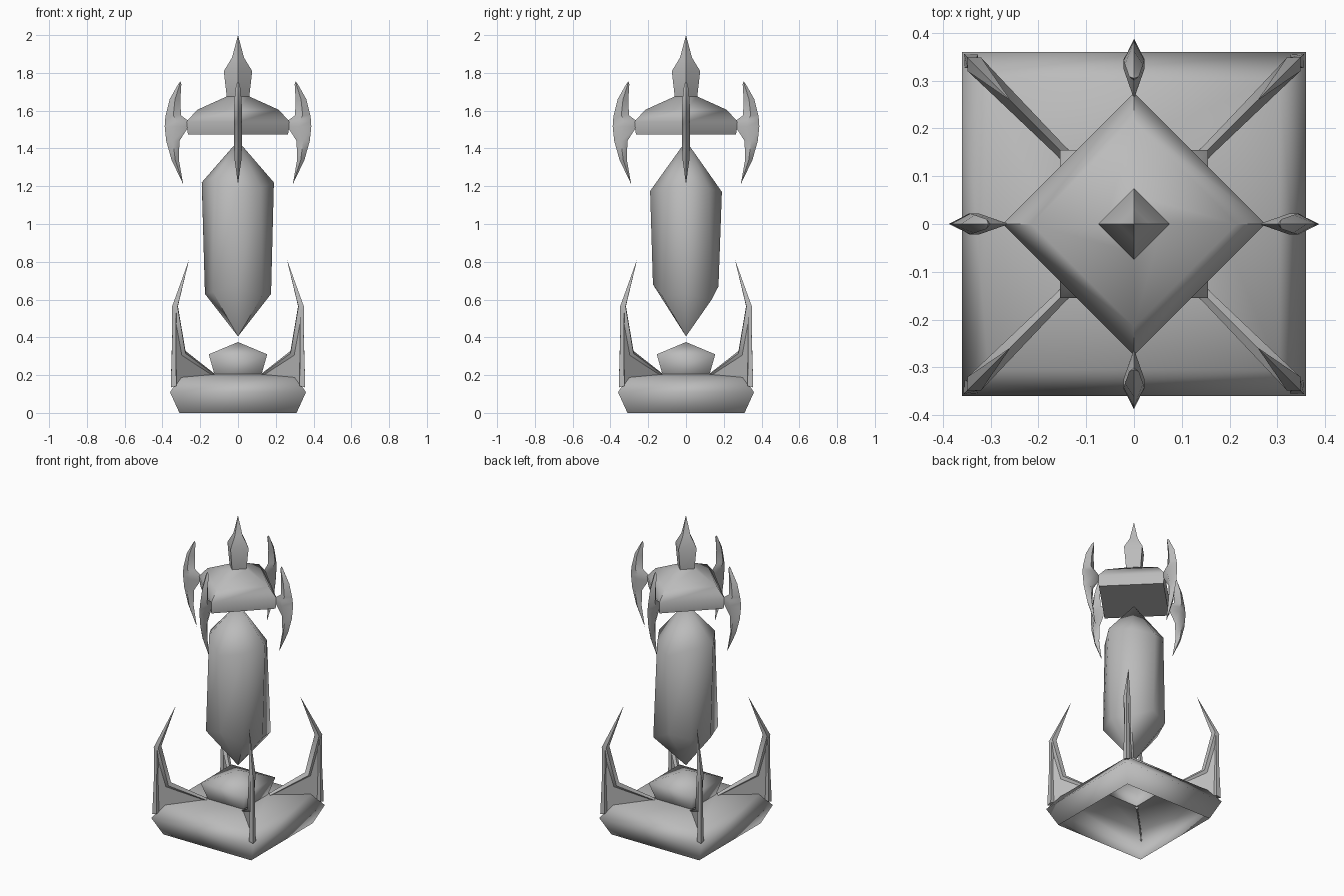
import bpy, bmesh, math
from mathutils import Matrix, Vector

if "Cube" in bpy.data.objects:
    bpy.data.objects.remove(bpy.data.objects["Cube"])

stone = bpy.data.materials.new("grey_stone")
stone.diffuse_color = (0.5, 0.5, 0.5, 1)
stone.use_nodes = True
stone.node_tree.nodes["Principled BSDF"].inputs["Base Color"].default_value = stone.diffuse_color


def finish(name, bm, angle):
    bmesh.ops.recalc_face_normals(bm, faces=bm.faces[:])
    me = bpy.data.meshes.new(name)
    bm.to_mesh(me)
    bm.free()
    me.materials.append(stone)
    ob = bpy.data.objects.new(name, me)
    bpy.context.collection.objects.link(ob)
    bpy.ops.object.select_all(action='DESELECT')
    bpy.context.view_layer.objects.active = ob
    ob.select_set(True)
    bpy.ops.object.shade_smooth_by_angle(angle=math.radians(angle))
    return ob


def loft(bm, rings, cap_start=False, cap_end=False):
    """Bridge rings of points; a ring of one point is a tip."""
    loops = [[bm.verts.new(p) for p in ring] for ring in rings]
    for a, b in zip(loops, loops[1:]):
        n = max(len(a), len(b))
        for i in range(n):
            j = (i + 1) % n
            if len(a) == 1:
                bm.faces.new((a[0], b[j], b[i]))
            elif len(b) == 1:
                bm.faces.new((a[i], a[j], b[0]))
            else:
                bm.faces.new((a[i], a[j], b[j], b[i]))
    if cap_start:
        bm.faces.new(loops[0])
    if cap_end:
        bm.faces.new(loops[-1])


def square(radius, z, turn):
    """Square ring; radius is centre to corner."""
    if radius == 0:
        return [Vector((0, 0, z))]
    return [Vector((radius * math.cos(turn + k * math.pi / 2),
                    radius * math.sin(turn + k * math.pi / 2), z)) for k in range(4)]


def blade(bm, sections):
    """Diamond-section blade in the xz plane: inner x,z, outer x,z, half width."""
    rings = []
    for xi, zi, xo, zo, w in sections:
        if w == 0:
            rings.append([Vector((xi, 0, zi))])
        else:
            mx, mz = (xi + xo) / 2, (zi + zo) / 2
            rings.append([Vector((xi, 0, zi)), Vector((mx, w, mz)),
                          Vector((xo, 0, zo)), Vector((mx, -w, mz))])
    loft(bm, rings, len(rings[0]) > 1, len(rings[-1]) > 1)


def around(name, build, start, angle):
    """Four copies of a part around the z axis."""
    for k in range(4):
        bm = bmesh.new()
        build(bm)
        bm.transform(Matrix.Rotation(start + k * math.pi / 2, 4, 'Z'))
        finish(f"{name}_{k + 1}", bm, angle)


R2 = math.sqrt(2)

# Base: hollow square plinth with a pointed pedestal on top
bm = bmesh.new()
profile = [(.31, 0), (.36, .11), (.305, .188), (.125, .205), (.155, .31), (0, .375)]
loft(bm, [square(h * R2, z, math.pi / 4) for h, z in profile])
finish("base", bm, 100)

# Floating crystal: eight uneven sides, pointed at both ends
bm = bmesh.new()
top_z = [1.22, 1.19, 1.17, 1.22, 1.22, 1.25, 1.175, 1.19]
low_z = [.63, .60, .67, .65, .63, .64, .68, .62]
top_r = [.19, .17, .19, .17, .192, .17, .19, .17]
low_r = [.175, .192, .172, .18, .175, .188, .175, .18]


def crystal_ring(radii, heights):
    return [Vector((r * math.cos(k * math.pi / 4), r * math.sin(k * math.pi / 4), z))
            for k, (r, z) in enumerate(zip(radii, heights))]


loft(bm, [[Vector((0, 0, .405))], crystal_ring(low_r, low_z),
          crystal_ring(top_r, top_z), [Vector((0, 0, 1.44))]])
finish("crystal", bm, 50)

# Crown: square roof set cornerwise, rising into a spire
bm = bmesh.new()
profile = [(.265, 1.475), (.275, 1.54), (.215, 1.605), (.06, 1.675),
           (.075, 1.81), (.032, 1.88), (0, 2.0)]
loft(bm, [square(r, z, 0) for r, z in profile], cap_start=True)
finish("crown", bm, 60)


# Crown fins: curved blades at the crown corners
def fin(bm):
    rows = [(1.755, .305, .305, 0), (1.74, .30, .317, .010), (1.66, .305, .362, .019),
            (1.575, .302, .383, .022), (1.545, .262, .387, .022), (1.515, .262, .388, .022),
            (1.44, .31, .380, .022), (1.34, .313, .352, .018), (1.21, .29, .29, 0)]
    blade(bm, [(xi, z, xo, z, w) for z, xi, xo, w in rows])


around("crown_fin", fin, 0, 50)


# Claws: bent prongs on the base corners, with a spine and a thin web
def claw(bm):
    prong = [(.13, .212, .13, .19, .012), (.278, .328, .303, .302, .018),
             (.318, .565, .35, .56, .020), (.258, .815, .258, .815, 0)]
    spine = [(.325, .54, .349, .55, .014), (.33, .40, .348, .40, .014),
             (.325, .15, .356, .135, .020)]
    for part in (prong, spine):
        blade(bm, [(xi * R2, zi, xo * R2, zo, w) for xi, zi, xo, zo, w in part])
    outline = [(.13, .195), (.295, .31), (.335, .54), (.34, .14), (.28, .18)]
    loft(bm, [[Vector((x * R2, y, z)) for x, z in outline] for y in (-.004, .004)],
         True, True)


around("claw", claw, math.pi / 4, 40)
